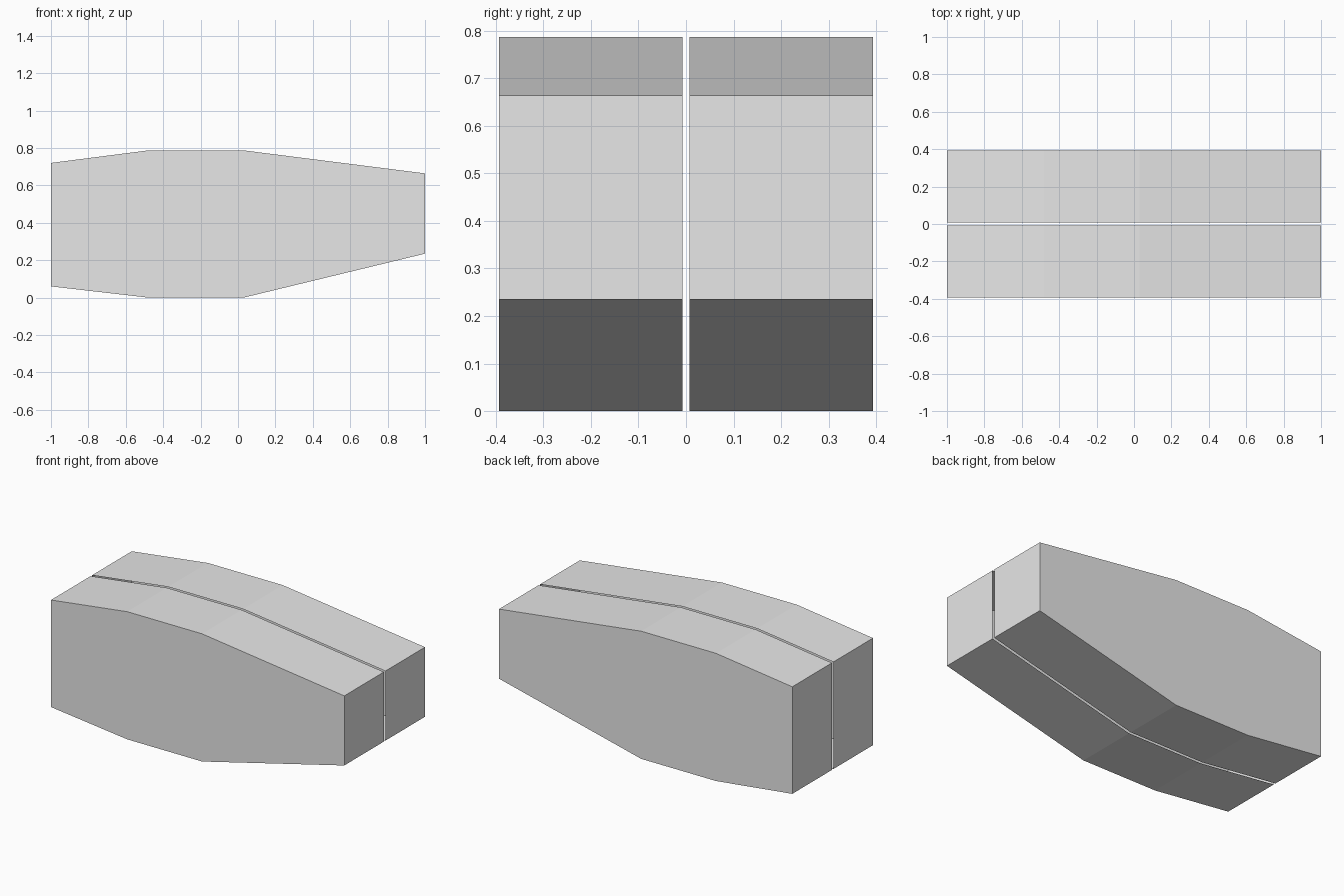
import bpy
import bmesh

if "Cube" in bpy.data.objects:
    bpy.data.objects.remove(bpy.data.objects["Cube"])

grey = bpy.data.materials.new("light_grey")
grey.diffuse_color = (0.8, 0.8, 0.8, 1.0)
grey.use_nodes = True
grey.node_tree.nodes["Principled BSDF"].inputs["Base Color"].default_value = grey.diffuse_color

# Side profile (x, z), counter-clockwise seen from the front
PROFILE = [(-1.0, 0.06), (-0.48, 0.0), (0.03, 0.0), (1.0, 0.235),
           (1.0, 0.664), (0.03, 0.787), (-0.48, 0.787), (-1.0, 0.72)]
OUTER_Y, INNER_Y = 0.393, 0.0075


def half_shell(name, side):
    """Thin hollow half: outer side panel plus rim, open toward the gap."""
    bm = bmesh.new()
    outer = [bm.verts.new((x, side * OUTER_Y, z)) for x, z in PROFILE]
    inner = [bm.verts.new((x, side * INNER_Y, z)) for x, z in PROFILE]
    panel = outer if side < 0 else outer[::-1]
    bm.faces.new(panel)
    n = len(PROFILE)
    for i in range(n):
        j = (i + 1) % n
        quad = [outer[j], outer[i], inner[i], inner[j]]
        bm.faces.new(quad if side < 0 else quad[::-1])
    mesh = bpy.data.meshes.new(name)
    bm.to_mesh(mesh)
    bm.free()
    mesh.materials.append(grey)
    obj = bpy.data.objects.new(name, mesh)
    bpy.context.collection.objects.link(obj)
    return obj


# Two facing halves separated by a narrow slit
half_shell("front_half_shell", -1)
half_shell("back_half_shell", 1)
